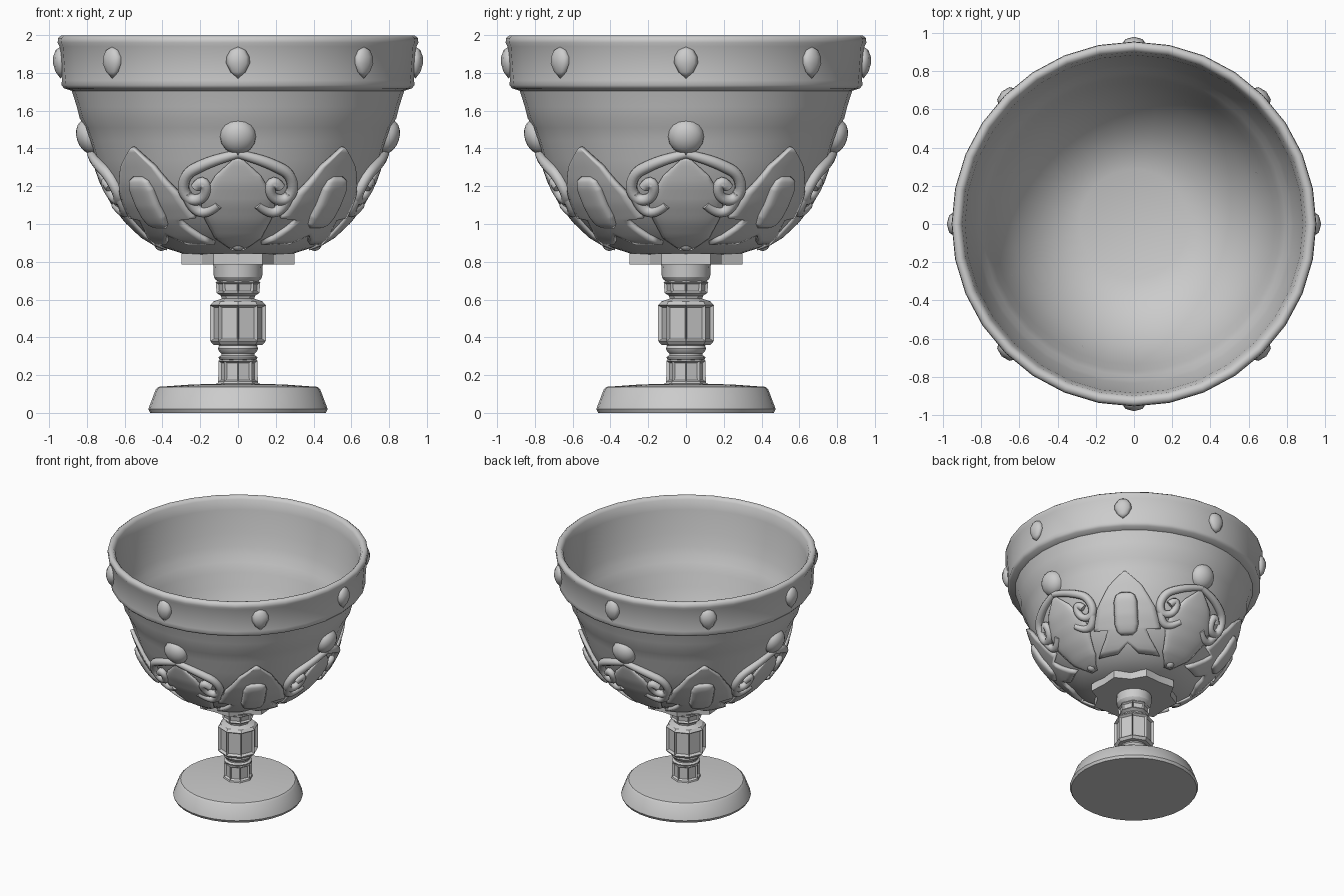
import bpy, bmesh
from math import sin, cos, asin, pi, hypot
from mathutils import Vector

if "Cube" in bpy.data.objects:
    bpy.data.objects.remove(bpy.data.objects["Cube"])

FRONT = -pi / 2
# outer bowl profile (radius, height)
BOWL = [(0.12, 0.82), (0.29, 0.842), (0.4, 0.878), (0.5, 0.943), (0.585, 1.025), (0.655, 1.12),
        (0.71, 1.22), (0.755, 1.34), (0.785, 1.44), (0.81, 1.51), (0.838, 1.56), (0.853, 1.62), (0.88, 1.705)]


def finish(name, bm, angle=40, normals=True):
    if normals:
        bmesh.ops.recalc_face_normals(bm, faces=bm.faces)
    me = bpy.data.meshes.new(name)
    bm.to_mesh(me)
    bm.free()
    ob = bpy.data.objects.new(name, me)
    bpy.context.collection.objects.link(ob)
    bpy.ops.object.select_all(action='DESELECT')
    ob.select_set(True)
    bpy.context.view_layer.objects.active = ob
    bpy.ops.object.shade_smooth_by_angle(angle=angle * pi / 180)
    return ob


def lathe_bm(profile, segs):
    bm = bmesh.new()
    rings = [[bm.verts.new((r * cos(2 * pi * i / segs), r * sin(2 * pi * i / segs), z))
              for i in range(segs)] for r, z in profile]
    for a, b in zip(rings, rings[1:]):
        for i in range(segs):
            j = (i + 1) % segs
            bm.faces.new((a[i], a[j], b[j], b[i]))
    bmesh.ops.remove_doubles(bm, verts=bm.verts, dist=1e-5)
    bmesh.ops.recalc_face_normals(bm, faces=bm.faces)
    return bm


def interp(table, x):
    # table of (value, key) with rising keys
    if x <= table[0][1]:
        return table[0][0]
    for (v0, k0), (v1, k1) in zip(table, table[1:]):
        if x <= k1:
            return v0 + (v1 - v0) * (x - k0) / (k1 - k0)
    return table[-1][0]


def on_bowl(u, z, off, ang):
    """Point at sideways distance u and height z, lifted off the bowl."""
    r = interp(BOWL, z)
    slope = (interp(BOWL, z + 0.03) - interp(BOWL, z - 0.03)) / 0.06
    h = hypot(1, slope)
    t = ang + asin(max(-1, min(1, u / r)))
    rr = r + off / h
    return Vector((rr * cos(t), rr * sin(t), z - off * slope / h))


def plate(name, widths, ang, lift, thick, notch=0.0, dome=0.0, rows=20, cols=12):
    """Curved plate whose half width follows the (width, height) table."""
    bm = bmesh.new()
    z0, z1 = widths[0][1], widths[-1][1]
    zs = sorted({z for _, z in widths} | {z0 + (z1 - z0) * k / rows for k in range(rows + 1)})
    grid = []
    for z in zs:
        w, f = interp(widths, z), (z - z0) / (z1 - z0)
        row = []
        for i in range(cols + 1):
            s = 2 * i / cols - 1
            up = notch * max(0, 1 - abs(s) / 0.35) * max(0, 1 - 4 * f)
            bulge = dome * ((1 - s ** 4) * (1 - (2 * f - 1) ** 4)) ** 0.5
            row.append(bm.verts.new(on_bowl(s * w, z + up, lift + bulge, ang)))
        grid.append(row)
    for a, b in zip(grid, grid[1:]):
        for i in range(cols):
            bm.faces.new((a[i], a[i + 1], b[i + 1], b[i]))
    ob = finish(name, bm, normals=False)
    mod = ob.modifiers.new('thickness', 'SOLIDIFY')
    mod.thickness = thick


def scroll(name, pts, ang, side):
    """Tapered tube half sunk in the bowl."""
    cu = bpy.data.curves.new(name, 'CURVE')
    cu.dimensions = '3D'
    cu.bevel_depth, cu.bevel_resolution, cu.resolution_u = 0.028, 2, 4
    cu.use_fill_caps = True
    sp = cu.splines.new('NURBS')
    sp.points.add(len(pts) - 1)
    sp.use_endpoint_u, sp.order_u = True, 3
    for p, (u, z, rad) in zip(sp.points, pts):
        p.co = (*on_bowl(side * u, z, 0.014, ang), 1)
        p.radius = rad
    ob = bpy.data.objects.new(name, cu)
    bpy.context.collection.objects.link(ob)


def stud(name, z, rad, flat, ang):
    """Half dome sitting on the bowl, squared to its slope."""
    base = on_bowl(0, z, -0.005, ang)
    n = (on_bowl(0, z, 1, ang) - on_bowl(0, z, 0, ang)).normalized()
    bm = bmesh.new()
    bmesh.ops.create_uvsphere(bm, u_segments=16, v_segments=10, radius=rad)
    bmesh.ops.delete(bm, geom=[v for v in bm.verts if v.co.z < -0.001], context='VERTS')
    q = Vector((0, 0, 1)).rotation_difference(n)
    for v in bm.verts:
        v.co.z *= flat
        v.co = base + q @ v.co
    finish(name, bm, normals=False)


# foot
finish('foot', lathe_bm([(0, 0), (0.465, 0), (0.475, 0.02), (0.435, 0.125), (0.42, 0.138),
                         (0.25, 0.15), (0, 0.158)], 32), 30)


# stem: fluted shaft, panelled knob, and collars
def panelled(name, profile, zmin, zmax, inset, depth):
    bm = lathe_bm(profile, 8)
    sides = [f for f in bm.faces if zmin < f.calc_center_median().z < zmax]
    bmesh.ops.inset_individual(bm, faces=sides, thickness=inset, depth=-depth)
    finish(name, bm, 30)


panelled('lower_shaft', [(0.11, 0.15), (0.105, 0.165), (0.103, 0.275), (0.09, 0.29)], 0.17, 0.26, 0.014, 0.014)
finish('stem_collar', lathe_bm([(0.09, 0.28), (0.10, 0.285), (0.103, 0.295), (0.088, 0.305), (0.088, 0.315),
                                (0.1, 0.325), (0.107, 0.34), (0.1, 0.355), (0.09, 0.362)], 16))
panelled('stem_knob', [(0.09, 0.357), (0.13, 0.36), (0.147, 0.38), (0.147, 0.57), (0.13, 0.59), (0.085, 0.605)],
         0.4, 0.55, 0.017, 0.018)
panelled('upper_shaft', [(0.085, 0.6), (0.09, 0.62), (0.113, 0.635), (0.118, 0.69), (0.11, 0.7)],
         0.64, 0.68, 0.014, 0.012)
finish('upper_collar', lathe_bm([(0.1, 0.69), (0.118, 0.705), (0.128, 0.72), (0.132, 0.80)], 16), 30)

# bowl: outer wall, rim band, and a thin inner wall following the outside
RIM = [(0.92, 1.718), (0.935, 1.735), (0.932, 1.76), (0.945, 1.94), (0.955, 1.96), (0.952, 1.985), (0.935, 1.998),
       (0.915, 1.995), (0.9, 1.975), (0.885, 1.9), (0.866, 1.72)]
INNER = []
for r, z in reversed(BOWL[1:-1]):
    p = on_bowl(0, z, -0.018, 0)
    INNER.append((p.x, p.z))
finish('bowl', lathe_bm(BOWL + RIM + INNER + [(0, 0.85)], 32), 50)

# star collar under the bowl
bm = bmesh.new()
ring = []
for k in range(4):
    c, s = cos(k * pi / 2), sin(k * pi / 2)
    for x, y in ((0.3, -0.13), (0.29, 0), (0.3, 0.13), (0.19, 0.19)):
        ring.append(bm.verts.new((x * c - y * s, x * s + y * c, 0.785)))
face = bm.faces.new(ring)
top = bmesh.ops.extrude_face_region(bm, geom=[face])['geom']
for v in top:
    if isinstance(v, bmesh.types.BMVert):
        v.co.z += 0.06
finish('bowl_collar', bm, 30)

# rim gems
for k in range(8):
    t = k * pi / 4
    ob = finish('rim_gem', lathe_bm([(0, -0.09), (0.045, -0.055), (0.07, -0.01), (0.068, 0.025),
                                     (0.045, 0.06), (0, 0.08)], 8), 50)
    ob.location = (0.94 * cos(t), 0.94 * sin(t), 1.86)
    ob.scale = (0.57, 0.9, 1)
    ob.rotation_euler = (0, 0, t)

# repeated bowl ornament
LEAF = [(0.03, 0.87), (0.12, 0.93), (0.19, 1.06), (0.19, 1.14), (0.12, 1.26), (0.01, 1.36)]
SHIELD = [(0.22, 0.91), (0.16, 0.99), (0.14, 1.035), (0.24, 1.045), (0.21, 1.17), (0.12, 1.31), (0.005, 1.41)]
GEM = [(0.04, 1.0), (0.07, 1.02), (0.085, 1.06), (0.085, 1.2), (0.07, 1.24), (0.035, 1.26)]
ARCH = [(0.0, 1.375, 0.8), (0.1, 1.35, 1), (0.2, 1.31, 1.1), (0.27, 1.27, 1.1), (0.29, 1.19, 1.1), (0.25, 1.13, 1.1),
        (0.18, 1.14, 1), (0.16, 1.2, 1), (0.19, 1.24, 1), (0.22, 1.2, 1)]
TAIL = [(0.27, 1.17, 1), (0.24, 1.09, 1.1), (0.16, 1.06, 1), (0.10, 1.11, 0.8)]
for k in range(4):
    a = FRONT + k * pi / 2
    plate('leaf_panel', LEAF, a, 0.01, 0.014, dome=0.012)
    for side in (-1, 1):
        scroll('scroll_arch', ARCH, a, side)
        scroll('scroll_tail', TAIL, a, side)
    # round boss above the scrolls and bead below
    stud('boss', 1.46, 0.095, 0.7, a)
    stud('bead', 0.885, 0.035, 0.9, a)
    d = a + pi / 4
    plate('shield', SHIELD, d, 0.026, 0.03, notch=0.05)
    plate('shield_gem', GEM, d, 0.028, 0.02, dome=0.03)
